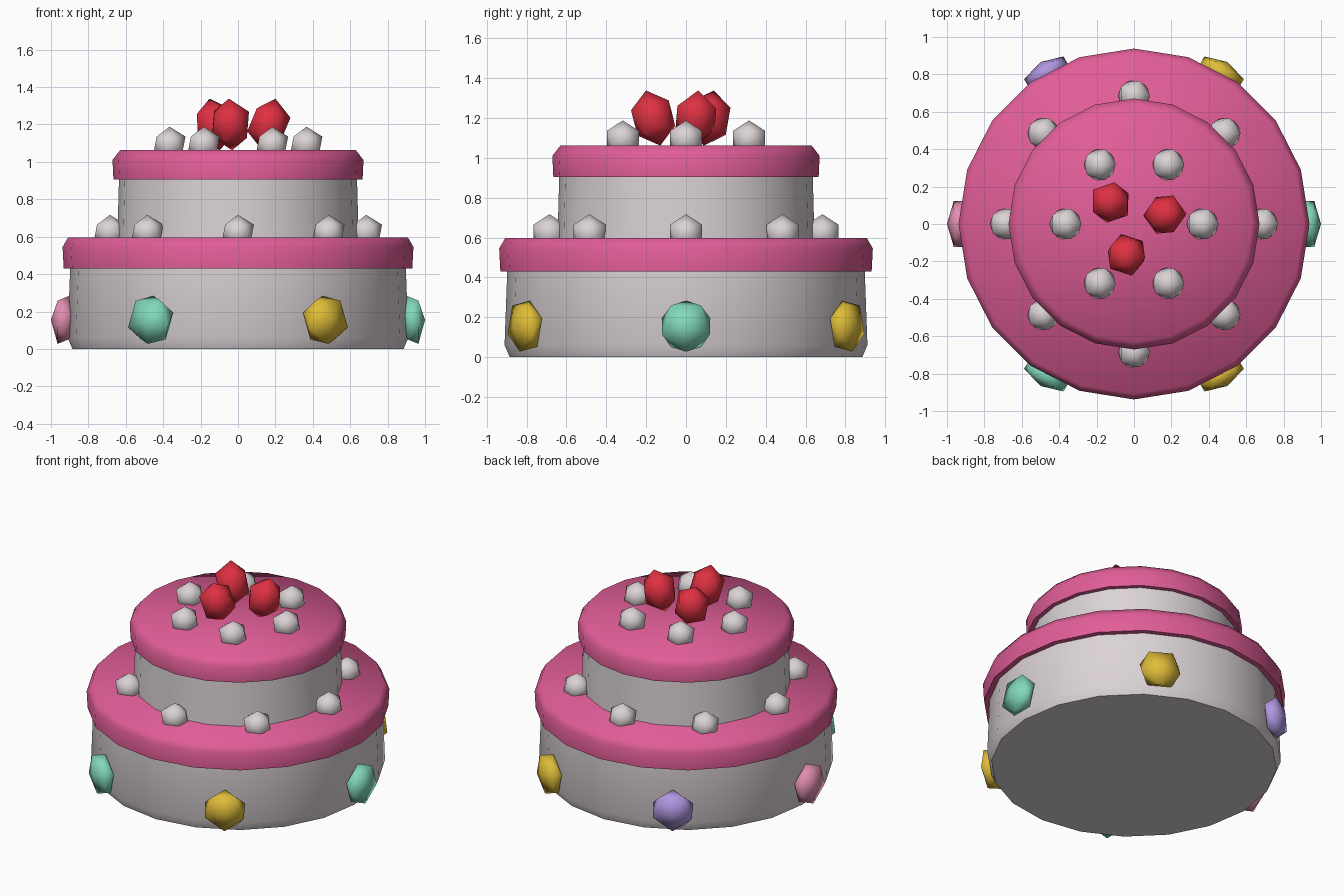
import bpy, bmesh
from math import cos, sin, pi, radians
from mathutils import Matrix, Vector

cube = bpy.data.objects.get("Cube")
if cube:
    bpy.data.objects.remove(cube, do_unlink=True)


def material(name, r, g, b):
    m = bpy.data.materials.new(name)
    m.use_nodes = True
    m.diffuse_color = (r, g, b, 1)
    bsdf = next(n for n in m.node_tree.nodes if n.type == 'BSDF_PRINCIPLED')
    bsdf.inputs["Base Color"].default_value = (r, g, b, 1)
    return m


cream = material("cream", .71, .65, .67)
pink = material("pink_icing", .75, .11, .31)
red = material("berry_red", .74, .03, .055)
teal = material("mint", .22, .69, .49)
yellow = material("gold", .73, .50, .04)
purple = material("lilac", .43, .31, .76)
rose = material("rose", .75, .27, .44)


def finish(name, bm, mat, smooth_angle):
    bmesh.ops.recalc_face_normals(bm, faces=bm.faces)
    mesh = bpy.data.meshes.new(name)
    bm.to_mesh(mesh)
    bm.free()
    mesh.materials.append(mat)
    ob = bpy.data.objects.new(name, mesh)
    bpy.context.collection.objects.link(ob)
    bpy.ops.object.select_all(action='DESELECT')
    ob.select_set(True)
    bpy.context.view_layer.objects.active = ob
    bpy.ops.object.shade_smooth_by_angle(angle=radians(smooth_angle))
    return ob


def lathe(name, profile, mat, sides=20):
    """Closed round solid from (radius, height) pairs."""
    bm = bmesh.new()
    rings = [[bm.verts.new((r * cos(2 * pi * i / sides), r * sin(2 * pi * i / sides), z))
              for i in range(sides)] for r, z in profile]
    for low, high in zip(rings, rings[1:]):
        for i in range(sides):
            j = (i + 1) % sides
            bm.faces.new((low[i], low[j], high[j], high[i]))
    bm.faces.new(rings[0])
    bm.faces.new(rings[-1])
    return finish(name, bm, mat, 65)


def bead(name, place, size, mat, turn=Matrix()):
    """Twenty-faced ball, stretched, turned and placed."""
    bm = bmesh.new()
    matrix = Matrix.Translation(place) @ turn @ Matrix.Diagonal((*size, 1))
    bmesh.ops.create_icosphere(bm, subdivisions=1, radius=1, matrix=matrix)
    return finish(name, bm, mat, 180)


def around(radius, angle, z):
    return Vector((radius * cos(angle), radius * sin(angle), z))


# Sponge tiers and icing lids
lathe("lower_tier", [(.885, 0), (.911, .06), (.895, .5)], cream)
lathe("upper_tier", [(.646, .56), (.635, .96)], cream)
lathe("lower_icing", [(.88, .43), (.932, .43), (.938, .545), (.908, .597)], pink)
lathe("upper_icing", [(.62, .905), (.666, .905), (.671, 1.01), (.63, 1.063)], pink)

# Cream dollops on both tiers
for tier, count, radius, z in (("lower", 8, .685, .622), ("upper", 6, .366, 1.093)):
    for i in range(count):
        bead(f"{tier}_dollop_{i + 1}", around(radius, 2 * pi * i / count, z), (.095,) * 3, cream)

# Flattened sweets around the lower tier
for i, mat in enumerate((teal, yellow, purple, rose, teal, yellow)):
    a = i * pi / 3
    turn = Matrix.Rotation(a, 4, 'Z') @ Matrix.Rotation(pi / 2, 4, 'Y')
    bead(f"sweet_{i + 1}", around(.935, a, .155), (.143, .143, .065), mat, turn)

# Berries leaning outward on the top
for i, (x, y) in enumerate(((-.125, .115), (.165, .05), (-.04, -.165))):
    lean = Matrix.Rotation(radians(15), 4, Vector((-y, x, 0)).normalized())
    bead(f"berry_{i + 1}", (x, y, 1.2), (.115, .115, .143), red, lean)
